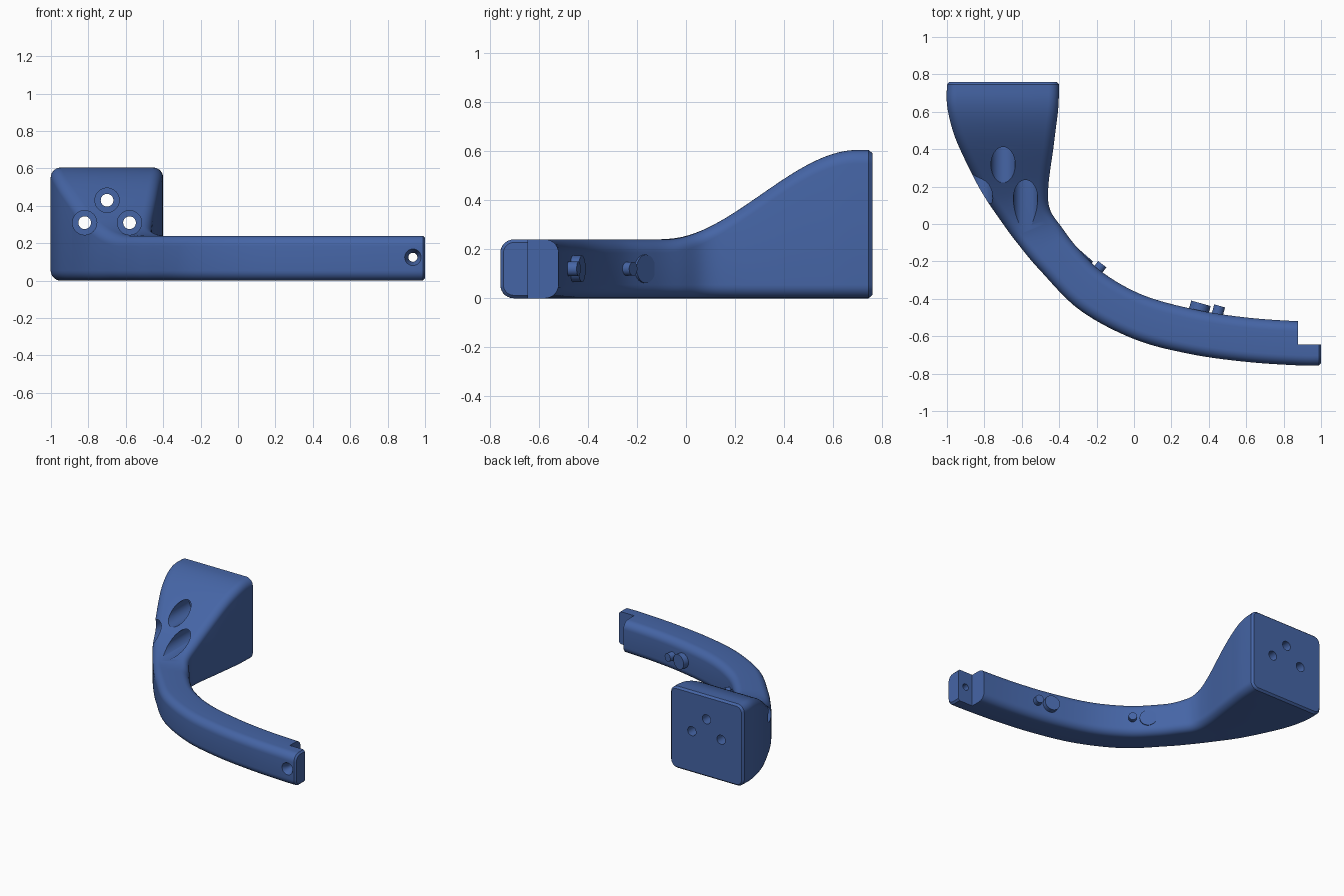
import bpy, bmesh, math
from mathutils import Vector

if "Cube" in bpy.data.objects:
    bpy.data.objects.remove(bpy.data.objects["Cube"])

blue = bpy.data.materials.new("blue")
blue.diffuse_color = (0.06, 0.13, 0.38, 1)
blue.use_nodes = True
blue.node_tree.nodes["Principled BSDF"].inputs["Base Color"].default_value = blue.diffuse_color

# Plan outline: outer x, outer y, inner x, inner y
PLAN = [(-1, .745, -.4, .745), (-1, .64, -.405, .62), (-.975, .52, -.418, .51),
        (-.93, .4, -.432, .4), (-.82, .18, -.458, .2), (-.70, 0, -.45, .08),
        (-.61, -.12, -.385, -.02), (-.5, -.25, -.30, -.13), (-.29, -.46, -.16, -.265),
        (0, -.615, .06, -.385), (.3, -.695, .35, -.462), (.6, -.737, .62, -.502),
        (.88, -.756, .88, -.52), (.988, -.757, .988, -.522)]


def height(y):
    t = min(1, max(0, (y + .09) / .79))
    return .24 + .365 * t * t * (3 - 2 * t)


def spline(pts, steps=7):
    out = []
    for i in range(len(pts) - 1):
        a, b, c, d = (pts[max(0, min(len(pts) - 1, i + k))] for k in (-1, 0, 1, 2))
        for s in range(steps):
            t = s / steps
            out.append(tuple(.5 * (2 * q + (r - p) * t + (2 * p - 5 * q + 4 * r - w) * t * t
                                   + (3 * q - p - 3 * r + w) * t ** 3)
                             for p, q, r, w in zip(a, b, c, d)))
    return out + [pts[-1]]


def ring(sec, inset=0.0, r=.055, seg=7):
    """Rounded rectangle standing between the outer and inner outline."""
    o, n = Vector(sec[:2]), Vector(sec[2:])
    w, u = (n - o).length, (n - o).normalized()
    rr = r - inset
    pts = []
    for right, top, a0 in ((1, 0, -90), (1, 1, 0), (0, 1, 90), (0, 0, 180)):
        for k in range(seg + 1):
            a = math.radians(a0 + 90 * k / seg)
            s = (w - r if right else r) + rr * math.cos(a)
            p = o + u * s
            z = (height(p.y) - r if top else r) + rr * math.sin(a)
            pts.append((p.x, p.y, z))
    return pts


def activate(ob):
    bpy.ops.object.select_all(action='DESELECT')
    ob.select_set(True)
    bpy.context.view_layer.objects.active = ob


def cylinder(name, start, end, r1, r2=None, sides=40):
    a, b = Vector(start), Vector(end)
    bpy.ops.mesh.primitive_cone_add(vertices=sides, radius1=r1, radius2=r1 if r2 is None else r2,
                                    depth=(b - a).length, location=(a + b) / 2)
    ob = bpy.context.object
    ob.name = name
    ob.rotation_euler = (b - a).to_track_quat('Z', 'Y').to_euler()
    ob.data.materials.append(blue)
    return ob


def cut(ob, cutter):
    mod = ob.modifiers.new("cut", 'BOOLEAN')
    mod.operation, mod.solver, mod.object = 'DIFFERENCE', 'EXACT', cutter
    activate(ob)
    bpy.ops.object.modifier_apply(modifier=mod.name)
    bpy.data.objects.remove(cutter)


# Curved arm flaring into the mounting block
rings = [ring((-1, .76, -.4, .76), .013)]
rings += [ring(s) for s in spline(PLAN)]
rings += [ring((1, -.757, 1, -.522), .012)]
bm = bmesh.new()
loops = [[bm.verts.new(p) for p in r] for r in rings]
for a, b in zip(loops, loops[1:]):
    for i in range(len(a)):
        j = (i + 1) % len(a)
        bm.faces.new((a[i], a[j], b[j], b[i]))
bm.faces.new(loops[0])
bm.faces.new(loops[-1][::-1])
bmesh.ops.recalc_face_normals(bm, faces=bm.faces)
mesh = bpy.data.meshes.new("curved_arm")
bm.to_mesh(mesh)
bm.free()
arm = bpy.data.objects.new("curved_arm", mesh)
bpy.context.collection.objects.link(arm)
mesh.materials.append(blue)

# Mounting screw holes with wide head bores
for x, z in ((-.70, .43), (-.82, .31), (-.58, .31)):
    cut(arm, cylinder("bore", (x, -.4, z), (x, .52, z), .065))
    cut(arm, cylinder("screw_hole", (x, .4, z), (x, .9, z), .034))

# Lap joint step at the free end
bpy.ops.mesh.primitive_cube_add(size=1, location=(1.0775, -.545, .12))
step = bpy.context.object
step.scale = (.4, .2, .6)
step.data.materials.append(blue)
cut(arm, step)

# Countersunk hole through the lap joint
cut(arm, cylinder("lap_hole", (.935, -.9, .125), (.935, -.6, .125), .024))
cut(arm, cylinder("countersink", (.935, -.78, .125), (.935, -.715, .125), .055, .024))

# Small round pegs and discs on the inner side
PEGS = [("large_peg", (.358, -.424), (.27, .96), .054, .07),
        ("small_peg", (.458, -.438), (.27, .96), .03, .08),
        ("single_peg", (-.17, -.215), (.6, .8), .028, .08),
        ("flush_disc", (-.262, -.163), (.66, .75), .058, .04)]
parts = [arm]
for name, (x, y), (dx, dy), r, depth in PEGS:
    parts.append(cylinder(name, (x - dx * depth, y - dy * depth, .12), (x, y, .12), r))

for ob in parts:
    activate(ob)
    bpy.ops.object.shade_smooth_by_angle(angle=math.radians(30))
